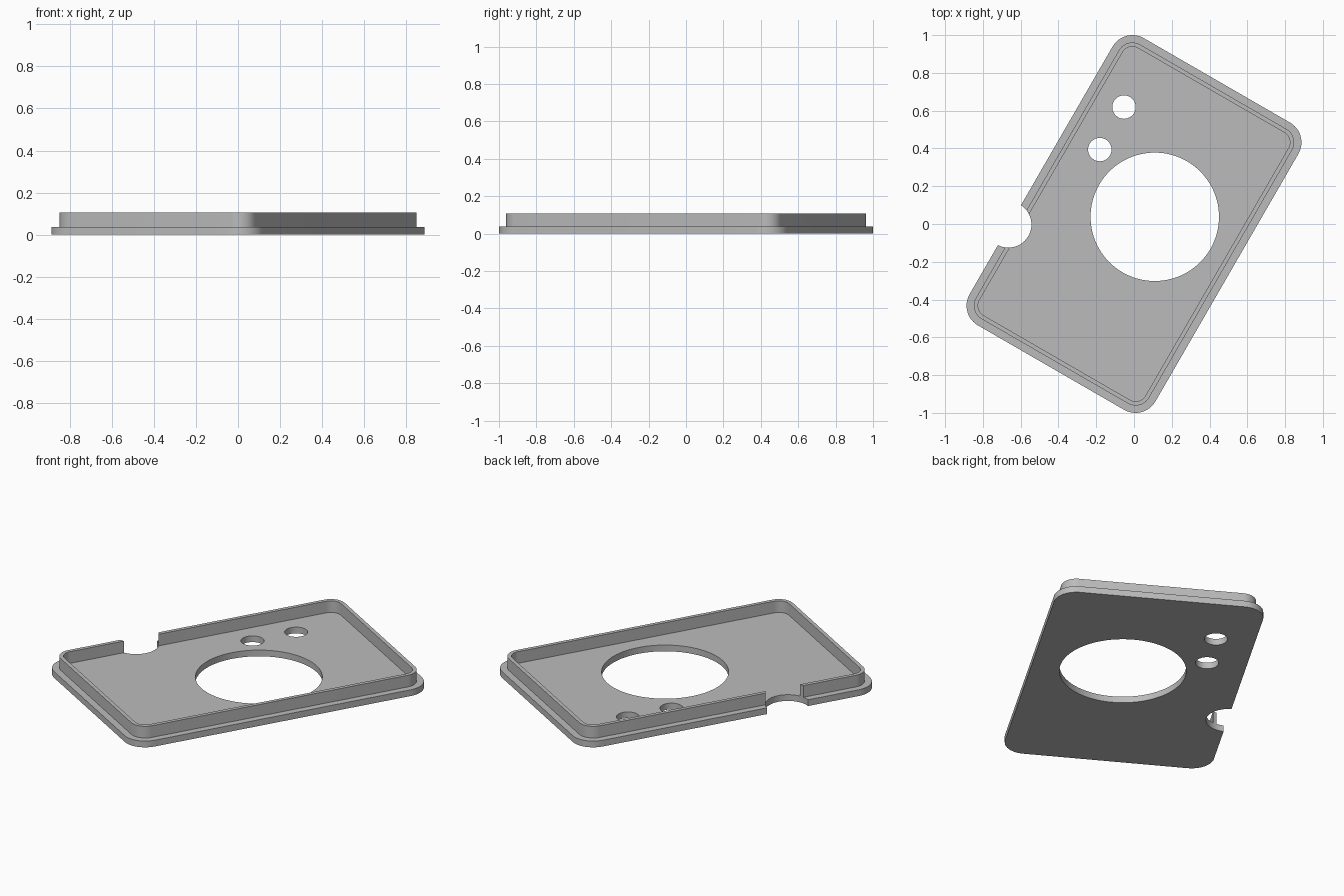
import bpy, bmesh
from math import sin, cos, radians, pi
from mathutils import Matrix

if "Cube" in bpy.data.objects:
    bpy.data.objects.remove(bpy.data.objects["Cube"])

TILT = radians(60)            # direction of the long axis
CORE_X, CORE_Y = 0.757, 0.447  # corner centres
RADIUS = 0.121
PLATE, TOP = 0.037, 0.106     # plate thickness, rim height
LEDGE, RIM_IN = 0.039, 0.061  # rim outer and inner insets
STEPS = 12

grey = bpy.data.materials.new("light grey")
grey.use_nodes = True
grey.diffuse_color = (0.5, 0.5, 0.5, 1)
grey.node_tree.nodes["Principled BSDF"].inputs["Base Color"].default_value = (0.5, 0.5, 0.5, 1)


def make_object(name, bm):
    bmesh.ops.recalc_face_normals(bm, faces=bm.faces)
    mesh = bpy.data.meshes.new(name)
    bm.to_mesh(mesh)
    bm.free()
    mesh.materials.append(grey)
    obj = bpy.data.objects.new(name, mesh)
    bpy.context.collection.objects.link(obj)
    return obj


def rounded_loop(bm, inset, z):
    """Ring of vertices around a rounded rectangle."""
    r = RADIUS - inset
    verts = []
    for i, (sx, sy) in enumerate([(1, 1), (-1, 1), (-1, -1), (1, -1)]):
        for k in range(STEPS + 1):
            a = (i + k / STEPS) * pi / 2
            verts.append(bm.verts.new((sx * CORE_X + r * cos(a), sy * CORE_Y + r * sin(a), z)))
    return verts


# Plate with raised rim, lofted as one closed shell
bm = bmesh.new()
section = [(0, 0), (0, PLATE), (LEDGE, PLATE), (LEDGE, TOP), (RIM_IN, TOP), (RIM_IN, PLATE)]
loops = [rounded_loop(bm, inset, z) for inset, z in section]
for low, high in zip(loops, loops[1:]):
    for i in range(len(low)):
        j = (i + 1) % len(low)
        bm.faces.new((low[i], low[j], high[j], high[i]))
bm.faces.new(loops[0])
bm.faces.new(loops[-1])
bmesh.ops.rotate(bm, verts=bm.verts, matrix=Matrix.Rotation(TILT, 3, 'Z'))
cover = make_object("cover_plate", bm)

# Round openings: large window, two small holes, edge notch
openings = {
    "window": (0.11, 0.038, 0.34, 96),
    "upper_hole": (-0.053, 0.619, 0.062, 40),
    "lower_hole": (-0.181, 0.394, 0.062, 40),
    "edge_notch": (-0.665, -0.003, 0.122, 48),
}
bpy.context.view_layer.objects.active = cover
cover.select_set(True)
for name, (x, y, r, sides) in openings.items():
    bm = bmesh.new()
    bmesh.ops.create_cone(bm, cap_ends=True, segments=sides, radius1=r, radius2=r,
                          depth=1, matrix=Matrix.Translation((x, y, 0)))
    cutter = make_object(name + "_cutter", bm)
    cutter.hide_render = True
    cut = cover.modifiers.new(name, 'BOOLEAN')
    cut.operation = 'DIFFERENCE'
    cut.solver = 'EXACT'
    cut.object = cutter
    bpy.ops.object.modifier_apply(modifier=cut.name)
    bpy.data.objects.remove(cutter)

bpy.ops.object.shade_smooth_by_angle(angle=radians(30))
